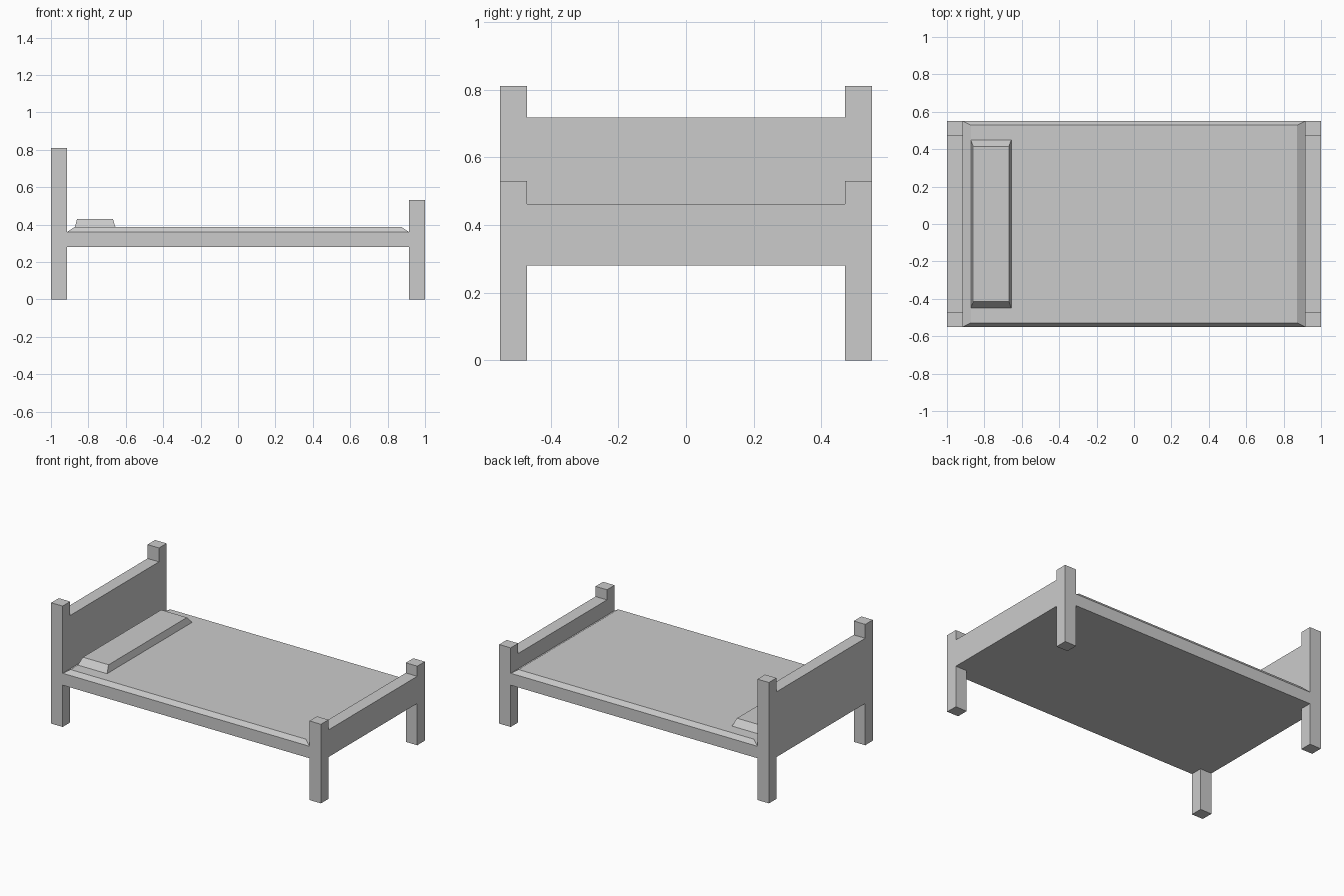
import bpy, bmesh

if "Cube" in bpy.data.objects:
    bpy.data.objects.remove(bpy.data.objects["Cube"])

HALF_W = 0.55    # half width of the bed
POST_IN = 0.47   # inner side of the posts
INNER_X = 0.915  # inner face of the end boards
RAIL_Z = 0.28    # underside of the frame


def finish(name, bm):
    bmesh.ops.recalc_face_normals(bm, faces=bm.faces)
    mesh = bpy.data.meshes.new(name)
    bm.to_mesh(mesh)
    bm.free()
    obj = bpy.data.objects.new(name, mesh)
    bpy.context.collection.objects.link(obj)
    return obj


def end_board(name, x0, x1, post_top, panel_top):
    """Two posts and a panel: one outline in YZ, extruded along X."""
    half = [(POST_IN, RAIL_Z), (POST_IN, 0), (HALF_W, 0),
            (HALF_W, post_top), (POST_IN, post_top), (POST_IN, panel_top)]
    outline = half + [(-y, z) for y, z in reversed(half)]
    bm = bmesh.new()
    face = bm.faces.new([bm.verts.new((x0, y, z)) for y, z in outline])
    ext = bmesh.ops.extrude_face_region(bm, geom=[face])
    verts = [v for v in ext["geom"] if isinstance(v, bmesh.types.BMVert)]
    bmesh.ops.translate(bm, verts=verts, vec=(x1 - x0, 0, 0))
    return finish(name, bm)


def stacked_block(name, layers):
    """Rectangular rings (x0, x1, half_y, z) joined from bottom to top."""
    bm = bmesh.new()
    rings = [[bm.verts.new(p) for p in
              ((x0, -y, z), (x1, -y, z), (x1, y, z), (x0, y, z))]
             for x0, x1, y, z in layers]
    bm.faces.new(rings[0][::-1])
    bm.faces.new(rings[-1])
    for a, b in zip(rings, rings[1:]):
        for i in range(4):
            j = (i + 1) % 4
            bm.faces.new((a[i], a[j], b[j], b[i]))
    return finish(name, bm)


# Head and foot boards with their posts
end_board("headboard", -1.0, -INNER_X, 0.81, 0.717)
end_board("footboard", INNER_X, 1.0, 0.53, 0.462)

# Base and mattress with a sloped upper edge
stacked_block("mattress", [(-INNER_X, INNER_X, HALF_W, RAIL_Z),
                           (-INNER_X, INNER_X, HALF_W, 0.36),
                           (-0.872, 0.872, 0.528, 0.388)])

# Tapered pillow
stacked_block("pillow", [(-0.872, -0.656, 0.45, 0.388),
                         (-0.86, -0.669, 0.415, 0.431)])
